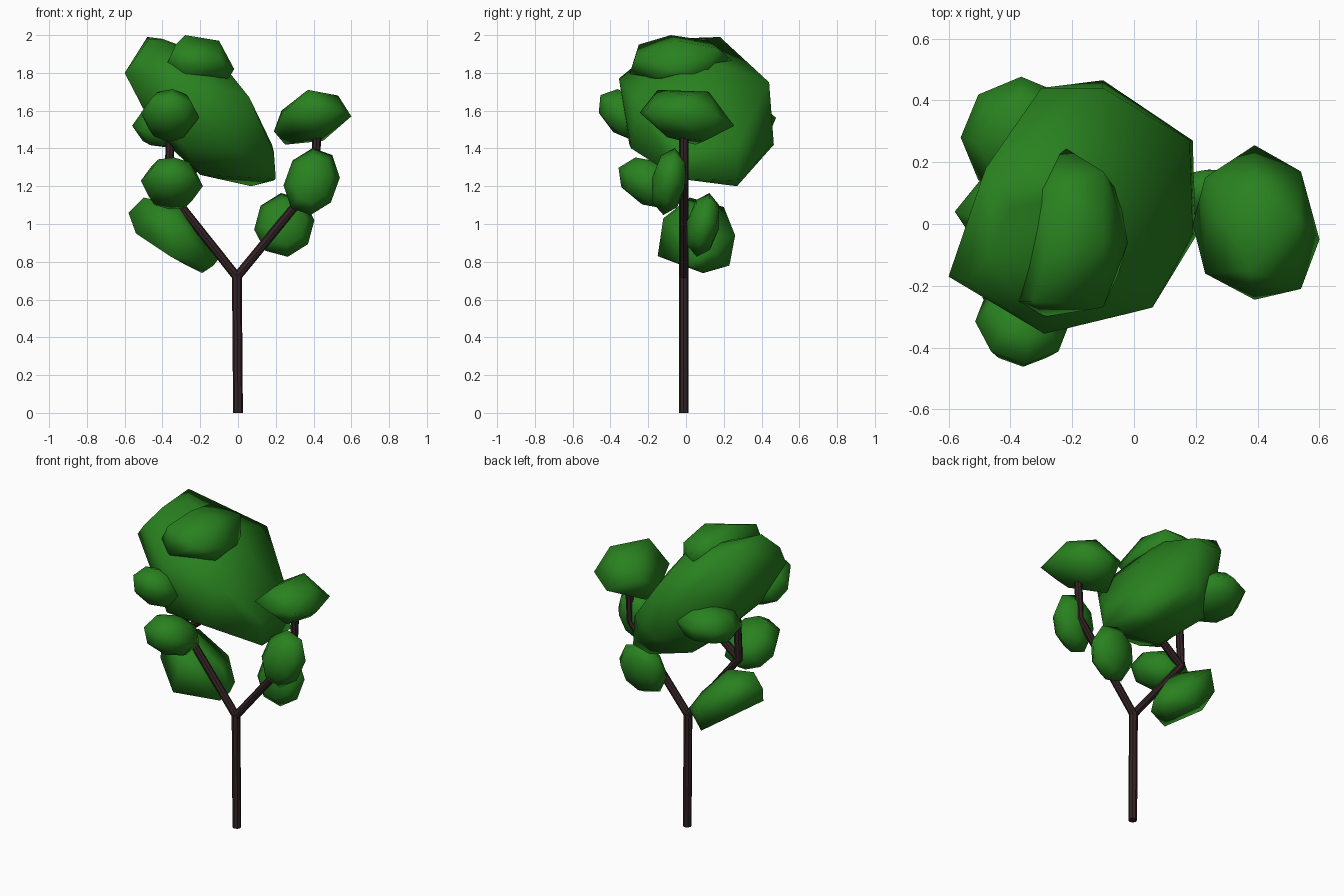
import bpy
import bmesh
from math import radians
from mathutils import Vector, Matrix, Euler

if "Cube" in bpy.data.objects:
    bpy.data.objects.remove(bpy.data.objects["Cube"], do_unlink=True)


def make_material(name, color):
    mat = bpy.data.materials.new(name)
    mat.use_nodes = True
    mat.diffuse_color = (*color, 1)
    mat.node_tree.nodes["Principled BSDF"].inputs["Base Color"].default_value = (*color, 1)
    return mat


leaf_green = make_material("leaf_green", (0.022, 0.222, 0.014))
bark_brown = make_material("bark_brown", (0.034, 0.017, 0.018))


def finish(bm, name, mat, smooth=False):
    for face in bm.faces:
        face.smooth = smooth
    mesh = bpy.data.meshes.new(name)
    bm.to_mesh(mesh)
    bm.free()
    mesh.materials.append(mat)
    obj = bpy.data.objects.new(name, mesh)
    bpy.context.collection.objects.link(obj)


def leaf_clump(name, center, radii, tilt_x, tilt_y, pole):
    """Eight-sided ellipsoid, tilted, with its pole along the given axis."""
    bm = bmesh.new()
    bmesh.ops.create_uvsphere(bm, u_segments=8, v_segments=4, radius=1.03)
    if pole == "Y":
        bm.transform(Matrix.Rotation(radians(90), 4, "X") @ Matrix.Rotation(radians(22.5), 4, "Z"))
    turn = Euler((radians(tilt_x), radians(tilt_y), 0)).to_matrix().to_4x4()
    bm.transform(Matrix.Translation(center) @ turn @ Matrix.Diagonal((*radii, 1)))
    finish(bm, name, leaf_green, smooth=True)


def hull_clump(name, corners):
    """Irregular clump wrapped around its corner points."""
    bm = bmesh.new()
    for corner in corners:
        bm.verts.new(corner)
    bmesh.ops.convex_hull(bm, input=bm.verts)
    loose = [v for v in bm.verts if not v.link_faces]
    bmesh.ops.delete(bm, geom=loose, context="VERTS")
    bmesh.ops.recalc_face_normals(bm, faces=bm.faces)
    finish(bm, name, leaf_green, smooth=True)


def limb(name, points, radius=0.026, sides=8):
    """Tube of straight pieces following the points."""
    bm = bmesh.new()
    rings = []
    pts = [Vector(p) for p in points]
    for i, p in enumerate(pts):
        into = (p - pts[max(i - 1, 0)]).normalized()
        out = (pts[min(i + 1, len(pts) - 1)] - p).normalized()
        turn = Vector((0, 0, 1)).rotation_difference(into + out).to_matrix().to_4x4()
        ring = bmesh.ops.create_circle(bm, cap_ends=i in (0, len(pts) - 1),
                                       segments=sides, radius=radius,
                                       matrix=Matrix.Translation(p) @ turn)
        rings.append(ring["verts"])
    for low, high in zip(rings, rings[1:]):
        for k in range(sides):
            n = (k + 1) % sides
            bm.faces.new((low[k], low[n], high[n], high[k]))
    bmesh.ops.recalc_face_normals(bm, faces=bm.faces)
    finish(bm, name, bark_brown)


# Trunk and branches
fork = (-0.006, -0.012, 0.72)
left_bend = (0.405, -0.012, 1.22)
right_bend = (-0.37, -0.012, 1.18)
limb("trunk", [(0, -0.012, 0), (-0.006, -0.012, 0.73)])
limb("left_branch", [fork, left_bend, (0.42, -0.012, 1.52)], 0.024)
limb("right_branch", [fork, right_bend, (-0.355, -0.012, 1.52)], 0.024)
limb("right_inner_twig", [right_bend, (-0.1, -0.012, 1.4)], 0.024)

# Main crown, from its upper end down to its lower end
hull_clump("main_crown", [
    (-0.48, 0.18, 1.99), (-0.47, -0.1, 1.98), (-0.4, 0.05, 1.98), (-0.6, -0.17, 1.8),
    (-0.54, -0.19, 1.88), (-0.29, -0.355, 1.77), (-0.1, 0.1, 1.87), (-0.3, 0.44, 1.74),
    (-0.1, 0.44, 1.75), (0.06, -0.27, 1.67), (0.06, 0.1, 1.67), (-0.42, 0.2, 1.46),
    (-0.46, -0.1, 1.53), (-0.3, -0.3, 1.42), (-0.02, -0.29, 1.4), (-0.1, 0.465, 1.42),
    (0.18, 0.27, 1.42), (-0.22, 0.25, 1.28), (-0.2, 0, 1.26), (0.07, 0.27, 1.2),
    (0.19, 0.27, 1.23), (0.2, -0.04, 1.24), (0.19, -0.03, 1.38),
])

# Small clump on top of the crown
hull_clump("crown_top", [
    (-0.38, -0.25, 1.84), (-0.33, -0.25, 1.95), (-0.29, -0.3, 1.79), (-0.28, -0.08, 2),
    (-0.28, 0.12, 1.97), (-0.1, -0.27, 1.88), (-0.1, -0.05, 1.97), (-0.1, 0.17, 1.93),
    (-0.23, 0.25, 1.86), (-0.05, -0.16, 1.77), (-0.02, -0.06, 1.82), (-0.05, 0.1, 1.78),
    (-0.33, 0.1, 1.86),
])

# Clump at the end of the left branch
hull_clump("left_top_clump", [
    (0.19, 0, 1.49), (0.23, 0.15, 1.6), (0.23, -0.16, 1.58), (0.37, -0.15, 1.71),
    (0.39, 0.12, 1.7), (0.53, 0.02, 1.68), (0.6, -0.05, 1.57), (0.54, 0.17, 1.57),
    (0.54, -0.21, 1.6), (0.39, 0.255, 1.52), (0.39, -0.245, 1.59), (0.45, 0.1, 1.44),
    (0.42, -0.1, 1.46), (0.25, 0.05, 1.42),
])

# Large clump low on the right branch
hull_clump("right_lower_clump", [
    (-0.58, 0.04, 1.06), (-0.5, 0.02, 1.14), (-0.54, -0.02, 0.95), (-0.36, -0.15, 0.83),
    (-0.19, 0.09, 0.74), (-0.27, 0.23, 0.78), (-0.1, 0.06, 0.82), (-0.13, 0, 0.78),
    (-0.25, 0.26, 0.94), (-0.42, 0.2, 1.09), (-0.3, 0, 1.1), (-0.33, -0.12, 1.03),
    (-0.12, 0.14, 0.85), (-0.45, 0.2, 0.95), (-0.17, 0.08, 0.95),
])

# Smaller clumps: name, center, radii, tilt about x, tilt about y, pole axis
clumps = [
    ("left_middle_clump", (0.39, -0.09, 1.225), (0.14, 0.09, 0.18), -10, 20, "Y"),
    ("left_lower_clump", (0.245, 0.09, 0.995), (0.155, 0.085, 0.17), -12, 15, "Y"),
    ("right_front_clump", (-0.35, -0.18, 1.215), (0.16, 0.19, 0.12), -25, 5, "Z"),
    ("right_upper_clump", (-0.36, -0.315, 1.575), (0.15, 0.17, 0.11), -38, 5, "Z"),
    ("right_back_clump", (-0.365, 0.28, 1.52), (0.19, 0.195, 0.115), 12, 0, "Z"),
]
for clump in clumps:
    leaf_clump(*clump)
